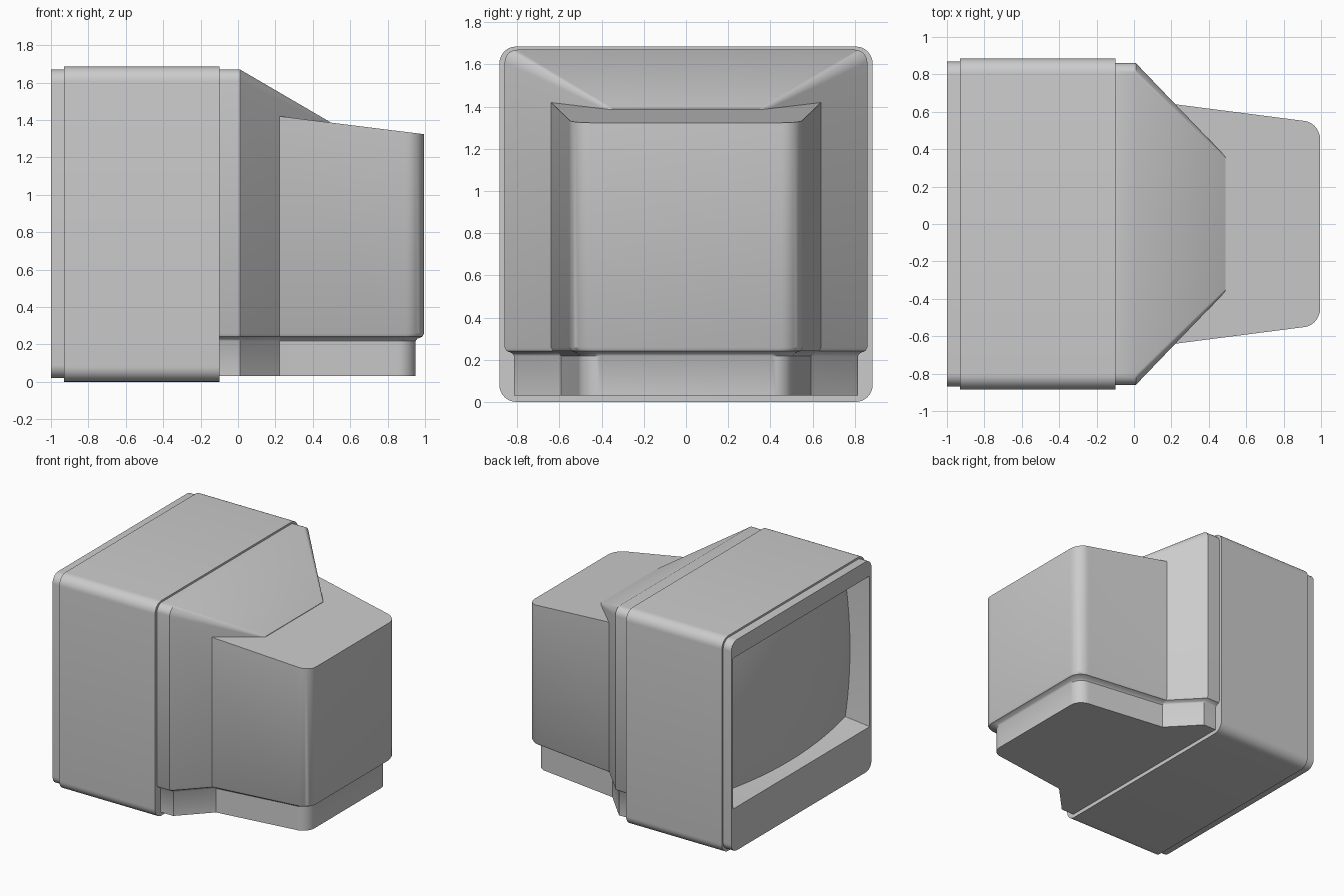
import bpy, bmesh
from math import sin, cos, pi, radians

cube = bpy.data.objects.get("Cube")
if cube:
    bpy.data.objects.remove(cube, do_unlink=True)

# One plain grey plastic for every part
plastic = bpy.data.materials.new("grey plastic")
plastic.use_nodes = True
GREY = (0.6, 0.6, 0.6, 1)
plastic.diffuse_color = GREY
plastic.node_tree.nodes["Principled BSDF"].inputs["Base Color"].default_value = GREY


def finish(name, bm, angle=35, recalc=True):
    if recalc:
        bmesh.ops.recalc_face_normals(bm, faces=bm.faces)
    mesh = bpy.data.meshes.new(name)
    bm.to_mesh(mesh)
    bm.free()
    mesh.materials.append(plastic)
    obj = bpy.data.objects.new(name, mesh)
    bpy.context.collection.objects.link(obj)
    bpy.ops.object.select_all(action='DESELECT')
    obj.select_set(True)
    bpy.context.view_layer.objects.active = obj
    bpy.ops.object.shade_smooth_by_angle(angle=radians(angle))
    return obj


def loft(name, rings, cap_start=True, cap_end=True, angle=35):
    """Skin a list of closed rings that share one point count."""
    bm = bmesh.new()
    loops = [[bm.verts.new(p) for p in ring] for ring in rings]
    for a, b in zip(loops, loops[1:]):
        for i in range(len(a)):
            j = (i + 1) % len(a)
            bm.faces.new((a[i], a[j], b[j], b[i]))
    if cap_start:
        bm.faces.new(loops[0])
    if cap_end:
        bm.faces.new(loops[-1])
    return finish(name, bm, angle)


def arc(cx, cy, r, start, steps=8):
    """Quarter circle, counter-clockwise from the start angle."""
    return [(cx + r * cos(start + pi / 2 * i / steps),
             cy + r * sin(start + pi / 2 * i / steps)) for i in range(steps + 1)]


def rounded(x, w, bottom, top, r):
    """Rounded rectangle across the depth axis at x."""
    pts = (arc(w - r, top - r, r, 0) + arc(r - w, top - r, r, pi / 2)
           + arc(r - w, bottom + r, r, pi) + arc(w - r, bottom + r, r, 1.5 * pi))
    return [(x, y, z) for y, z in pts]


# Main casing, ending in a small step around the bezel
loft("casing", [rounded(-0.10, 0.885, 0, 1.685, 0.08),
                rounded(-0.93, 0.885, 0, 1.685, 0.08),
                rounded(-0.93, 0.865, 0.02, 1.67, 0.07)], cap_end=False)

# Bezel frame with a tapering recess for the tube
loft("bezel", [rounded(-0.93, 0.868, 0.02, 1.67, 0.07),
               rounded(-1.0, 0.868, 0.02, 1.67, 0.07),
               rounded(-1.0, 0.845, 0.36, 1.54, 0.004),
               rounded(-0.75, 0.77, 0.435, 1.465, 0.004)], cap_start=False)

# Convex screen: a grid pushed back along a shallow dome
bm = bmesh.new()
bmesh.ops.create_grid(bm, x_segments=24, y_segments=20, size=1)
for v in bm.verts:
    y, dz = -v.co.x * 0.83, v.co.y * 0.58
    v.co = (-0.94 + (y * y + dz * dz) / 8, y, 0.95 + dz)
bm.normal_update()
if sum(f.normal.x for f in bm.faces) > 0:
    bmesh.ops.reverse_faces(bm, faces=bm.faces)
finish("screen", bm, recalc=False)

# Inset of the lower skirt at each height, shared by both rear parts
SKIRT = [(0.03, 0.045), (0.218, 0.045), (0.23, 0.037), (0.242, 0.008), (0.258, 0)]


def funnel_section(x, w, top, r):
    half = [(w - inset, z) for z, inset in SKIRT] + arc(w - r, top - r, r, 0)
    return [(x, y, z) for y, z in half] + [(x, -y, z) for y, z in reversed(half)]


# Rear funnel: straight collar, then a taper down to the tail
loft("rear_funnel", [funnel_section(-0.12, 0.86, 1.67, 0.06),
                     funnel_section(0.01, 0.86, 1.67, 0.06),
                     funnel_section(0.49, 0.36, 1.39, 0.015)])


def tail_ring(inset, z=None):
    half = [(-0.05, 0.675 - inset)]
    half += list(reversed(arc(0.895 - inset, 0.453 - inset, 0.1, 0)))
    outline = half + [(x, -y) for x, y in reversed(half)]
    return [(x, y, 1.447 - 0.124 * x if z is None else z) for x, y in outline]


# Tube tail with rounded rear corners and a sloping top
loft("tube_tail", [tail_ring(inset, z) for z, inset in SKIRT] + [tail_ring(0)])
